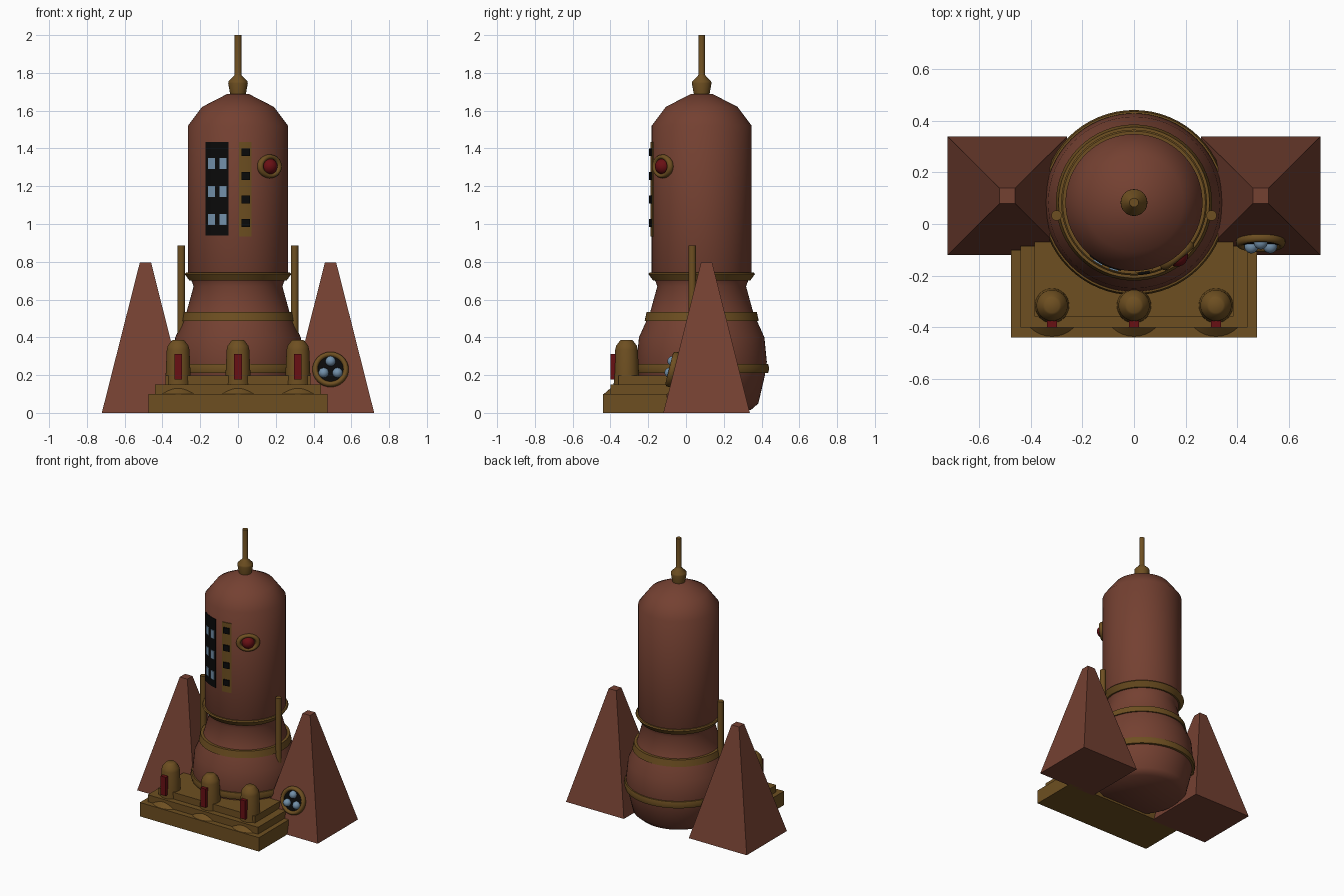
import bpy, bmesh, math
from mathutils import Vector, Matrix

cube = bpy.data.objects.get("Cube")
if cube:
    bpy.data.objects.remove(cube, do_unlink=True)


def material(name, rgb):
    m = bpy.data.materials.new(name)
    m.use_nodes = True
    m.diffuse_color = (*rgb, 1)
    m.node_tree.nodes["Principled BSDF"].inputs["Base Color"].default_value = (*rgb, 1)
    return m


RUST = material("rust red", (0.175, 0.052, 0.031))
BRONZE = material("bronze", (0.155, 0.078, 0.015))
RED = material("deep red", (0.14, 0.005, 0.007))
BLUE = material("pale blue", (0.17, 0.28, 0.40))
BLACK = material("black", (0.003, 0.003, 0.003))

CY = 0.083      # tower axis
R = 0.265       # upper tower radius


def finish(name, bm, mat, smooth=True, matrix=None):
    if matrix:
        bm.transform(matrix)
    bmesh.ops.recalc_face_normals(bm, faces=bm.faces)
    me = bpy.data.meshes.new(name)
    bm.to_mesh(me)
    bm.free()
    ob = bpy.data.objects.new(name, me)
    bpy.context.collection.objects.link(ob)
    me.materials.append(mat)
    if smooth:
        bpy.ops.object.select_all(action='DESELECT')
        ob.select_set(True)
        bpy.context.view_layer.objects.active = ob
        bpy.ops.object.shade_smooth_by_angle(angle=math.radians(42))
    return ob


def lathe(name, profile, mat, centre=(0, 0, 0), n=48, closed=False, matrix=None):
    """Revolve (radius, height) points about a vertical axis."""
    bm = bmesh.new()
    rings = [[bm.verts.new((r * math.cos(2 * math.pi * i / n), r * math.sin(2 * math.pi * i / n), z))
              for i in range(n)] for r, z in profile]
    pairs = list(zip(rings, rings[1:]))
    if closed:
        pairs.append((rings[-1], rings[0]))
    for a, b in pairs:
        for i in range(n):
            j = (i + 1) % n
            bm.faces.new((a[i], a[j], b[j], b[i]))
    if not closed:
        bm.faces.new(rings[0])
        bm.faces.new(rings[-1])
    return finish(name, bm, mat, True, matrix or Matrix.Translation(centre))


def box(name, lo, hi, mat, top_scale=1.0):
    """Box between two corners, optionally tapered towards the top."""
    lo, hi = Vector(lo), Vector(hi)
    bm = bmesh.new()
    bmesh.ops.create_cube(bm, size=1)
    for v in bm.verts:
        if v.co.z > 0:
            v.co.x *= top_scale
            v.co.y *= top_scale
    size = Matrix.Diagonal((*(hi - lo), 1))
    return finish(name, bm, mat, False, Matrix.Translation((lo + hi) / 2) @ size)


def curved_plate(name, x, z, w, h, depth, mat, n=6):
    """Plate that wraps round the front of the upper tower."""
    bm = bmesh.new()
    a0, a1 = math.asin((x - w / 2) / R), math.asin((x + w / 2) / R)
    loops = []
    for i in range(n + 1):
        a = a0 + (a1 - a0) * i / n
        loops.append([bm.verts.new((r * math.sin(a), CY - r * math.cos(a), zz))
                      for r, zz in ((R - 0.004, z - h / 2), (R + depth, z - h / 2),
                                    (R + depth, z + h / 2), (R - 0.004, z + h / 2))])
    for a, b in zip(loops, loops[1:]):
        for k in range(4):
            bm.faces.new((a[k], a[(k + 1) % 4], b[(k + 1) % 4], b[k]))
    bm.faces.new(loops[0])
    bm.faces.new(loops[-1])
    return finish(name, bm, mat)


def ball(name, radius, mat, matrix):
    bm = bmesh.new()
    bmesh.ops.create_uvsphere(bm, u_segments=24, v_segments=14, radius=radius)
    return finish(name, bm, mat, True, matrix)


def facing(point, normal):
    """Frame whose z axis is the normal and whose x axis is level."""
    n = Vector(normal).normalized()
    side = Vector((0, 0, 1)).cross(n).normalized()
    rot = Matrix((side, n.cross(side), n)).transposed().to_4x4()
    return Matrix.Translation(point) @ rot


# Tower body
axis = (0, CY, 0)
lathe("tower_body", [(0.26, 0.015), (0.30, 0.05), (0.335, 0.2), (0.345, 0.27), (0.332, 0.4),
                     (0.287, 0.5), (0.272, 0.535), (0.235, 0.67), (0.25, 0.71), (R, 0.74),
                     (R, 1.52), (0.19, 1.62), (0.06, 1.687)], RUST, axis, 64)

# Bronze bands
lathe("base_band", [(0.32, 0.21), (0.352, 0.212), (0.358, 0.235), (0.352, 0.258), (0.32, 0.26)],
      BRONZE, axis, 64, True)
lathe("middle_band", [(0.26, 0.487), (0.302, 0.487), (0.292, 0.533), (0.25, 0.533)],
      BRONZE, axis, 64, True)
lathe("neck_band", [(0.23, 0.7), (0.257, 0.7), (0.282, 0.735), (0.276, 0.742), (0.25, 0.742)],
      BRONZE, axis, 64, True)

# Antenna
lathe("antenna", [(0.04, 1.68), (0.052, 1.745), (0.05, 1.755), (0.02, 1.785),
                  (0.018, 1.79), (0.018, 2.0)], BRONZE, axis, 24)

# Side pyramids and poles
for side, s in (("left", 1), ("right", -1)):
    x = 0.49 * s
    box(side + "_pyramid", (x - 0.231, -0.12, 0), (x + 0.231, 0.338, 0.795), RUST, 0.13)
    lathe(side + "_pole", [(0.02, 0.35), (0.02, 0.885)], BRONZE, (0.3 * s, 0.033, 0), 20)

# Stepped front platform
for i, (w, front, back, z0, z1) in enumerate(((0.475, -0.44, -0.1, 0, 0.1),
                                              (0.44, -0.4, -0.085, 0.1, 0.15),
                                              (0.385, -0.358, -0.07, 0.15, 0.198))):
    box("platform_step_%d" % (i + 1), (-w, front, z0), (w, back, z1), BRONZE)

# Domed posts with red plates
for i in (-1, 0, 1):
    x, y = 0.317 * i, -0.315
    lathe("post_%d" % (i + 2), [(0.12, 0.1), (0.068, 0.145), (0.066, 0.2), (0.06, 0.335),
                                (0.055, 0.355), (0.036, 0.38), (0.028, 0.387)], BRONZE, (x, y, 0), 32)
    box("post_red_plate_%d" % (i + 2), (x - 0.02, -0.4, 0.178), (x + 0.02, -0.37, 0.313), RED)

# Window panel with six panes
curved_plate("window_panel", -0.11, 1.187, 0.12, 0.495, 0.004, BLACK)
for x in (-0.136, -0.077):
    for z in (1.025, 1.172, 1.32):
        curved_plate("window_pane", x, z, 0.034, 0.058, 0.009, BLUE, 2)

# Bronze strip with dark studs
curved_plate("bronze_strip", 0.038, 1.185, 0.065, 0.5, 0.006, BRONZE)
for z in (1.005, 1.13, 1.255, 1.38):
    curved_plate("strip_stud", 0.038, z, 0.042, 0.042, 0.015, BLACK, 2)

# Red eye in an oval ring
a = math.asin(0.167 / R)
eye = facing((R * math.sin(a), CY - R * math.cos(a), 1.305), (math.sin(a), -math.cos(a), 0))
tube = [(0.05 + 0.013 * math.cos(t * math.pi / 6), 0.018 * math.sin(t * math.pi / 6)) for t in range(12)]
lathe("eye_ring", tube, BRONZE, n=32, closed=True, matrix=eye @ Matrix.Diagonal((1.25, 1, 1, 1)))
ball("eye_red", 0.042, RED, eye)

# Tilted porthole on the left pyramid
port = facing((0.49, -0.07, 0.23), (0, -0.795, 0.2))
tube = [(0.081 + 0.015 * math.cos(t * math.pi / 6), 0.02 * math.sin(t * math.pi / 6)) for t in range(12)]
lathe("porthole_ring", tube, BRONZE, n=32, closed=True, matrix=port)
lathe("porthole_disc", [(0.08, -0.01), (0.08, 0.008)], BLACK, n=32, matrix=port)
for k in range(3):
    t = math.pi / 2 + k * 2 * math.pi / 3
    spot = Matrix.Translation((0.042 * math.cos(t), 0.042 * math.sin(t), 0.012))
    ball("porthole_light", 0.027, BLUE, port @ spot)
